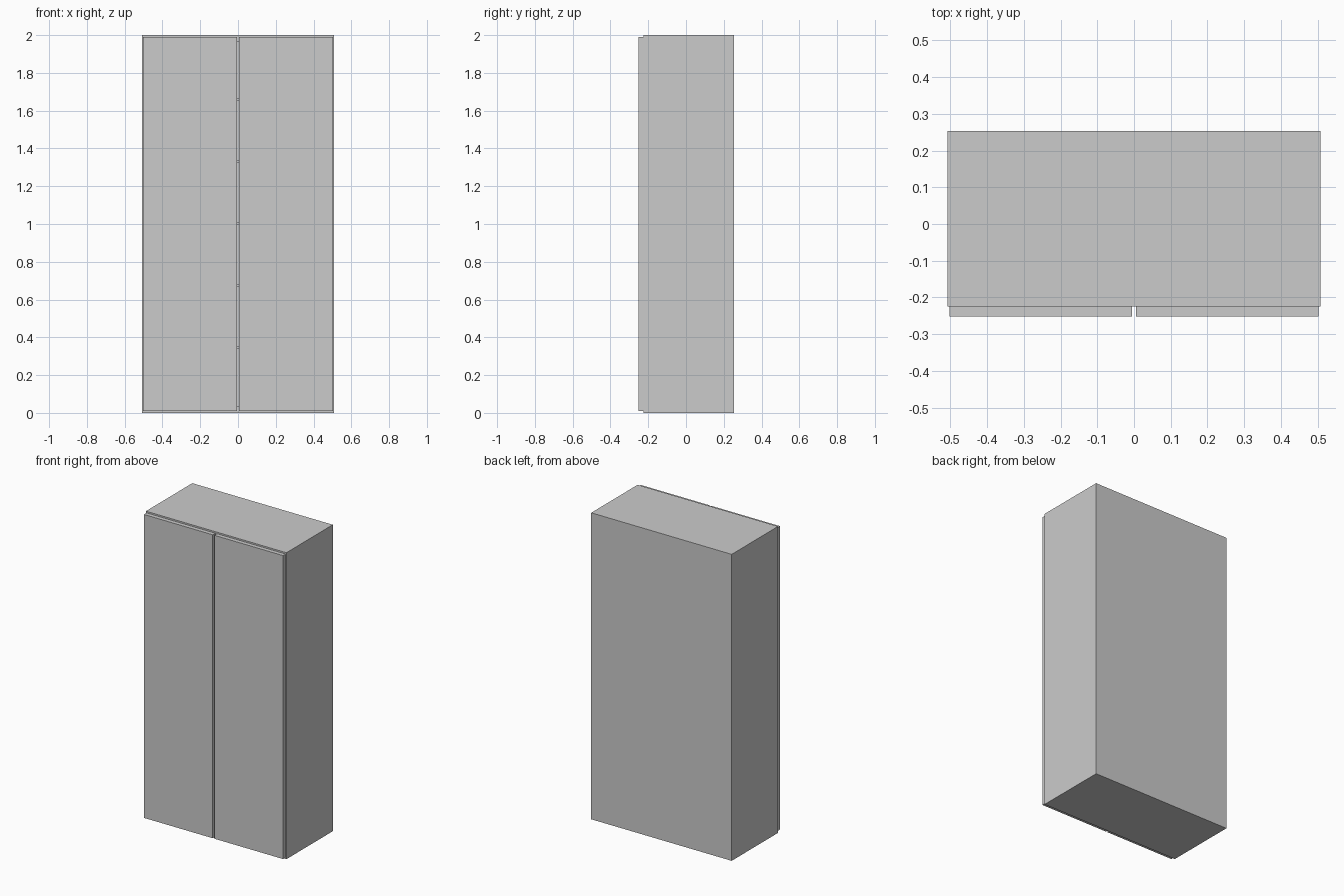
import bpy

if "Cube" in bpy.data.objects:
    bpy.data.objects.remove(bpy.data.objects["Cube"])


def box(name, x, y, z):
    """Box from (min, max) ranges on each axis."""
    bpy.ops.mesh.primitive_cube_add(
        size=1, location=[(a + b) / 2 for a, b in (x, y, z)])
    ob = bpy.context.object
    ob.name = name
    ob.scale = [b - a for a, b in (x, y, z)]
    bpy.ops.object.transform_apply(location=False, rotation=False, scale=True)
    return ob


W, FRONT, BACK, H = 0.507, -0.225, 0.253, 2.0
T = 0.035          # carcass panel thickness
INNER = W - T

# Carcass: sides run full height, top and bottom sit between them
for side, s in (("left", -1), ("right", 1)):
    box(f"{side}_side_panel", sorted((s * INNER, s * W)), (FRONT, BACK), (0, H))
box("bottom_panel", (-INNER, INNER), (FRONT, BACK), (0, T))
box("top_panel", (-INNER, INNER), (FRONT, BACK), (H - T, H))
box("back_panel", (-INNER, INNER), (BACK - 0.02, BACK), (T, H - T))

# Interior shelves, glimpsed through the gap between the doors
for i in range(5):
    z = 1.003 + (i - 2) * 0.328
    box(f"shelf_{i + 1}", (-INNER, INNER), (FRONT, BACK - 0.02),
        (z - 0.006, z + 0.006))

# Overlay doors with a narrow central gap
for side, s in (("left", -1), ("right", 1)):
    box(f"{side}_door", sorted((s * 0.006, s * 0.502)), (-0.252, FRONT),
        (0.01, 1.99))
